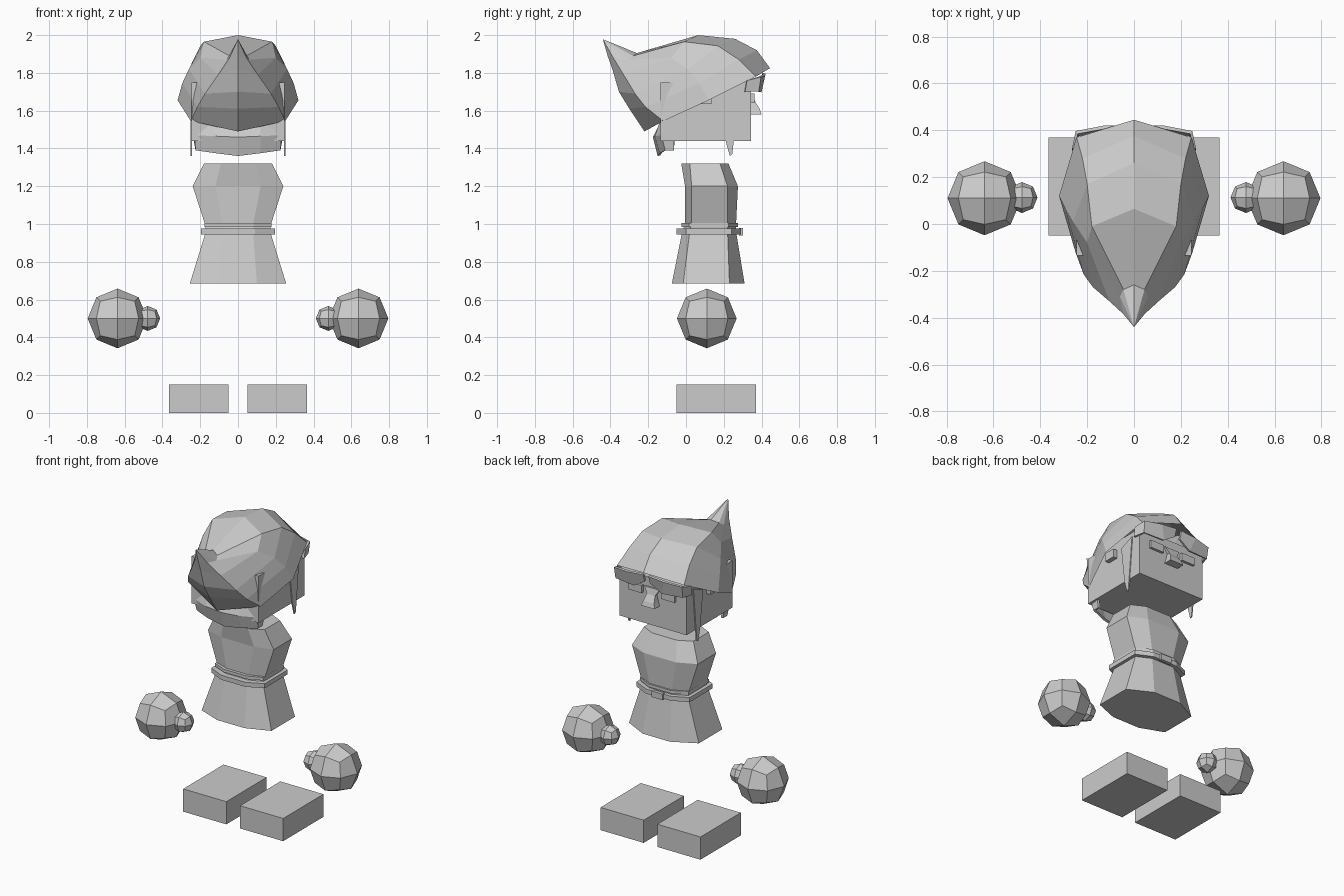
import bpy, bmesh
from mathutils import Vector

cube = bpy.data.objects.get("Cube")
if cube:
    bpy.data.objects.remove(cube, do_unlink=True)

grey = bpy.data.materials.new("light_grey")
grey.use_nodes = True
GREY = (0.6, 0.6, 0.6, 1)
grey.diffuse_color = GREY
grey.node_tree.nodes["Principled BSDF"].inputs["Base Color"].default_value = GREY


def finish(name, bm, mirror=False):
    bmesh.ops.recalc_face_normals(bm, faces=bm.faces)
    me = bpy.data.meshes.new(name)
    bm.to_mesh(me)
    bm.free()
    me.materials.append(grey)
    ob = bpy.data.objects.new(name, me)
    bpy.context.collection.objects.link(ob)
    if mirror:
        m = ob.modifiers.new("Mirror", 'MIRROR')
        m.use_clip = True
    return ob


def box(name, lo, hi, mirror=False):
    bm = bmesh.new()
    bmesh.ops.create_cube(bm, size=1)
    for v in bm.verts:
        v.co = [(a + b) / 2 + c * (b - a) for a, b, c in zip(lo, hi, v.co)]
    finish(name, bm, mirror)


def ball(name, centre, r):
    # subdivided cube pushed out to a sphere
    bm = bmesh.new()
    bmesh.ops.create_cube(bm, size=1)
    bmesh.ops.subdivide_edges(bm, edges=bm.edges[:], cuts=1, use_grid_fill=True)
    for v in bm.verts:
        v.co = v.co.normalized() * r + Vector(centre)
    finish(name, bm, True)


def grid(name, rows, mirror=True):
    # open sheet through equal-length rows of points
    bm = bmesh.new()
    vs = [[bm.verts.new(p) for p in row] for row in rows]
    for a, b in zip(vs, vs[1:]):
        for i in range(len(a) - 1):
            bm.faces.new((a[i], a[i + 1], b[i + 1], b[i]))
    bmesh.ops.remove_doubles(bm, verts=bm.verts, dist=1e-4)
    return finish(name, bm, mirror)


def loft(name, rings):
    # octagonal rings: z, half width, front half width, y front, y side start, y side end, y back
    bm = bmesh.new()
    loops = []
    for z, w, f, y0, y1, y2, y3 in rings:
        pts = [(f, y0), (w, y1), (w, y2), (f, y3), (-f, y3), (-w, y2), (-w, y1), (-f, y0)]
        loops.append([bm.verts.new((x, y, z)) for x, y in pts])
    for a, b in zip(loops, loops[1:]):
        for i in range(8):
            j = (i + 1) % 8
            bm.faces.new((a[i], a[j], b[j], b[i]))
    bm.faces.new(loops[0])
    bm.faces.new(loops[-1])
    finish(name, bm)


def plate(name, outline, axis, at, thick):
    # flat outline extruded along x or y, mirrored to the other side
    bm = bmesh.new()
    face = bm.faces.new([bm.verts.new((at, a, b) if axis == 0 else (a, at, b)) for a, b in outline])
    ext = bmesh.ops.extrude_face_region(bm, geom=[face])["geom"]
    push = Vector((thick, 0, 0) if axis == 0 else (0, thick, 0))
    for g in ext:
        if isinstance(g, bmesh.types.BMVert):
            g.co += push
    finish(name, bm, True)


# Feet and hands
box("feet", (0.05, -0.05, 0), (0.365, 0.37, 0.15), True)
ball("hands", (0.638, 0.11, 0.5), 0.158)
ball("thumbs", (0.478, 0.113, 0.5), 0.066)

# Tunic and belt
loft("tunic", [
    (0.685, 0.255, 0.10, -0.075, -0.015, 0.23, 0.31),
    (0.96, 0.17, 0.08, -0.02, 0.02, 0.22, 0.265),
    (1.00, 0.175, 0.08, -0.005, 0.03, 0.22, 0.265),
    (1.20, 0.24, 0.12, -0.005, 0.03, 0.22, 0.275),
    (1.32, 0.18, 0.09, -0.025, 0.02, 0.18, 0.225)])
loft("belt", [(z, 0.195, 0.09, -0.05, 0.0, 0.24, 0.29) for z in (0.945, 0.975)])
loft("belt_edge", [(z, 0.177, 0.085, -0.025, 0.015, 0.225, 0.275) for z in (0.985, 1.005)])
box("belt_buckle", (-0.04, 0.28, 0.94), (0.04, 0.302, 0.98))

# Head and face
box("head", (-0.245, -0.135, 1.44), (0.245, 0.345, 1.75))
box("ears", (0.24, 0.06, 1.635), (0.275, 0.135, 1.69), True)
box("eyes", (0.07, 0.34, 1.64), (0.17, 0.362, 1.69), True)
bm = bmesh.new()
rings = [[bm.verts.new(p) for p in ((-w, 0.34, z), (w, 0.34, z), (w, y, z), (-w, y, z))]
         for z, w, y in ((1.58, 0.05, 0.40), (1.61, 0.04, 0.39), (1.65, 0.03, 0.365), (1.69, 0.055, 0.355))]
for a, b in zip(rings, rings[1:]):
    for i in range(4):
        j = (i + 1) % 4
        bm.faces.new((a[i], a[j], b[j], b[i]))
bm.faces.new(rings[0])
bm.faces.new(rings[-1])
finish("nose", bm)

# Hair: fringe, side locks and curtain at the nape
fringe = grid("fringe", [
    [(0.02, 0.405, 1.80), (0.13, 0.405, 1.79), (0.24, 0.385, 1.78), (0.25, 0.32, 1.76)],
    [(0.02, 0.39, 1.75), (0.10, 0.385, 1.70), (0.235, 0.375, 1.705), (0.25, 0.31, 1.70)]])
fringe.modifiers.new("Thickness", 'SOLIDIFY').thickness = 0.015
plate("side_locks", [(0.18, 1.68), (0.28, 1.72), (0.255, 1.46), (0.245, 1.37),
                     (0.232, 1.36), (0.21, 1.44)], 0, 0.243, 0.008)
nape = grid("nape_hair", [
    [(0, -0.14, 1.53), (0.12, -0.14, 1.54), (0.225, -0.11, 1.55), (0.245, 0.0, 1.60)],
    [(0, -0.175, 1.46), (0.12, -0.165, 1.465), (0.23, -0.13, 1.47), (0.245, -0.06, 1.50)],
    [(0, -0.15, 1.36), (0.12, -0.14, 1.375), (0.225, -0.11, 1.39), (0.225, -0.065, 1.39)]])
nape.modifiers.new("Thickness", 'SOLIDIFY').thickness = 0.015

# Pointed cap: ribs running from the tip to the brim, crown to nape
TIP = (0, -0.44, 1.978)
grid("cap", [
    [TIP, (0, -0.26, 1.905), (0, 0.065, 2.0), (0, 0.26, 1.98), (0, 0.375, 1.92), (0, 0.445, 1.825)],
    [TIP, (0.045, -0.28, 1.89), (0.18, -0.01, 1.965), (0.2, 0.17, 1.943), (0.22, 0.28, 1.87), (0.245, 0.37, 1.78)],
    [TIP, (0.06, -0.31, 1.87), (0.2, -0.08, 1.88), (0.26, 0.01, 1.82), (0.295, 0.07, 1.745), (0.32, 0.12, 1.655)],
    [TIP, (0.045, -0.385, 1.88), (0.105, -0.33, 1.79), (0.175, -0.27, 1.69), (0.215, -0.215, 1.62), (0.25, -0.12, 1.545)],
    [TIP, (0, -0.415, 1.89), (0, -0.39, 1.82), (0, -0.355, 1.70), (0, -0.30, 1.61), (0, -0.22, 1.49)]])
